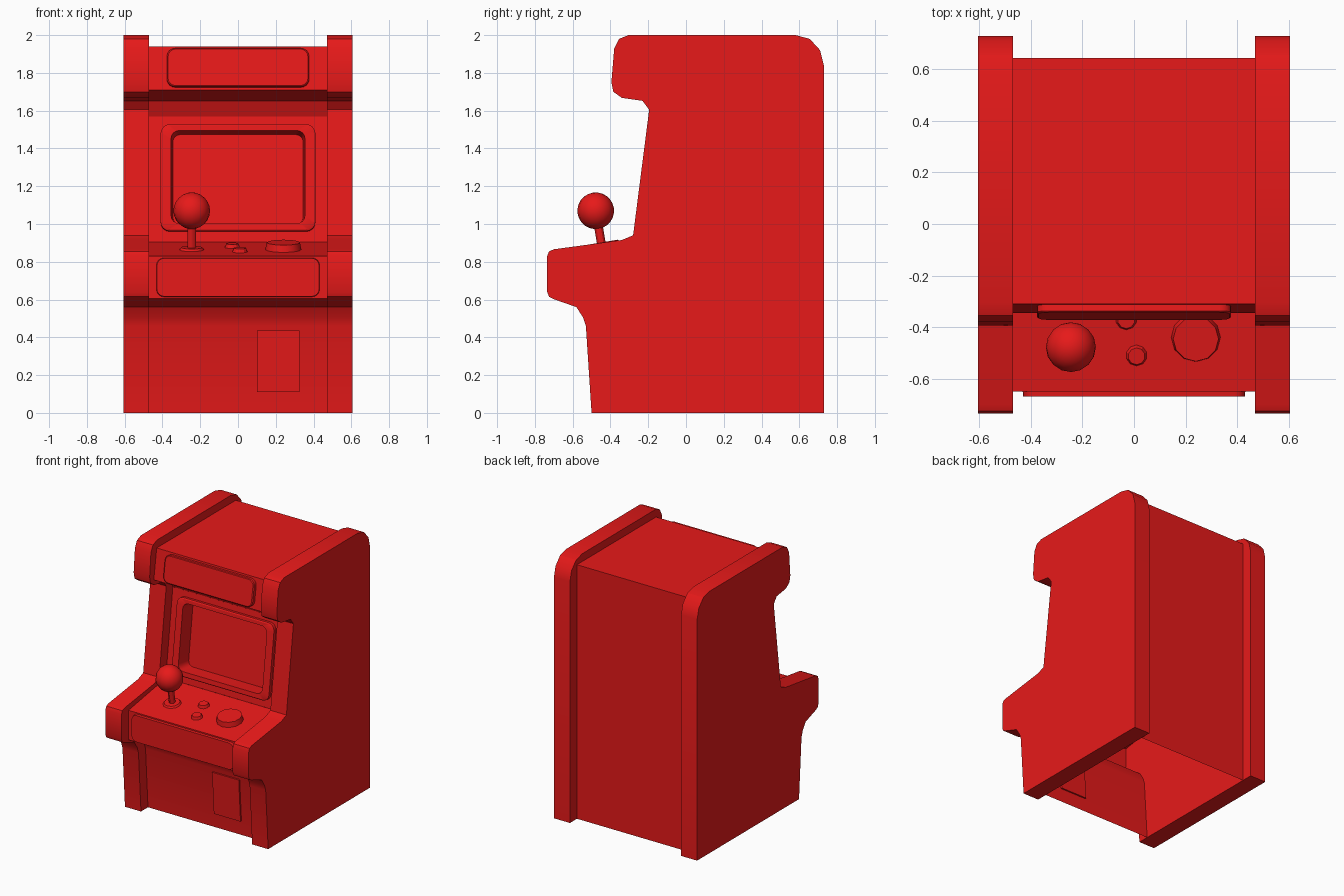
import bpy, bmesh, math
from mathutils import Vector

if "Cube" in bpy.data.objects:
    bpy.data.objects.remove(bpy.data.objects["Cube"])

red = bpy.data.materials.new("red")
red.diffuse_color = (0.8, 0.01, 0.01, 1)
red.use_nodes = True
red.node_tree.nodes["Principled BSDF"].inputs["Base Color"].default_value = red.diffuse_color


def finish(bm, name):
    mesh = bpy.data.meshes.new(name)
    bm.to_mesh(mesh)
    bm.free()
    ob = bpy.data.objects.new(name, mesh)
    bpy.context.collection.objects.link(ob)
    mesh.materials.append(red)
    bpy.ops.object.select_all(action='DESELECT')
    ob.select_set(True)
    bpy.context.view_layer.objects.active = ob
    bpy.ops.object.shade_smooth_by_angle(angle=math.radians(30))
    return ob


def rounded(hw, v0, v1, r, steps=4):
    """Rounded rectangle, counter-clockwise."""
    pts = []
    corners = [(hw - r, v0 + r, -90), (hw - r, v1 - r, 0),
               (-hw + r, v1 - r, 90), (-hw + r, v0 + r, 180)]
    for cx, cy, start in corners:
        for i in range(steps + 1):
            a = math.radians(start + 90 * i / steps)
            pts.append((cx + r * math.cos(a), cy + r * math.sin(a)))
    return pts


def ring_panel(name, a, b, rings):
    """Stacked rounded rings (half width, v0, v1, radius, height) on the plane a-b."""
    up = Vector((0, b[0] - a[0], b[1] - a[1])).normalized()
    right = Vector((1, 0, 0))
    out = right.cross(up)
    mid = Vector((0, (a[0] + b[0]) / 2, (a[1] + b[1]) / 2))
    bm = bmesh.new()
    prev = None
    for hw, v0, v1, r, d in rings:
        vs = [bm.verts.new(mid + right * u + up * v + out * d)
              for u, v in rounded(hw, v0, v1, r)]
        if prev:
            n = len(vs)
            for i in range(n):
                j = (i + 1) % n
                bm.faces.new((prev[i], prev[j], vs[j], vs[i]))
        prev = vs
    bm.faces.new(prev)
    bmesh.ops.remove_doubles(bm, verts=bm.verts, dist=0.0005)
    return finish(bm, name)


# Side panels, mirrored
side = [(-0.50, 0), (-0.53, 0.46), (-0.545, 0.505), (-0.58, 0.56), (-0.70, 0.602),
        (-0.725, 0.615), (-0.735, 0.64), (-0.735, 0.83), (-0.725, 0.855), (-0.70, 0.866),
        (-0.34, 0.915), (-0.28, 0.94), (-0.195, 1.605), (-0.23, 1.652), (-0.34, 1.668),
        (-0.385, 1.70), (-0.395, 1.75), (-0.38, 1.93), (-0.355, 1.98), (-0.305, 2.0),
        (0.58, 2.0), (0.655, 1.98), (0.71, 1.92), (0.73, 1.84), (0.73, 0)]
bm = bmesh.new()
face = bm.faces.new([bm.verts.new((0.47, y, z)) for y, z in side])
ext = bmesh.ops.extrude_face_region(bm, geom=[face])
bmesh.ops.translate(bm, vec=(0.135, 0, 0),
                    verts=[g for g in ext["geom"] if isinstance(g, bmesh.types.BMVert)])
bmesh.ops.recalc_face_normals(bm, faces=bm.faces)
panels = finish(bm, "side_panels")
panels.modifiers.new("mirror", 'MIRROR')

# Inset cabinet shell, open at the bottom; the screen wall is left out
SCREEN = ((-0.20, 0.905), (-0.115, 1.57))
MARQUEE = ((-0.345, 1.71), (-0.31, 1.94))
CONSOLE = ((-0.65, 0.605), (-0.65, 0.83))
DOOR_WALL = ((-0.415, 0), (-0.445, 0.46))
shell = [*DOOR_WALL, (-0.46, 0.505), (-0.495, 0.56), *CONSOLE, *SCREEN,
         (-0.15, 1.65), *MARQUEE, (0.645, 1.94), (0.645, 0)]
bm = bmesh.new()
left = [bm.verts.new((-0.47, y, z)) for y, z in shell]
right = [bm.verts.new((0.47, y, z)) for y, z in shell]
for i in range(len(shell) - 1):
    if shell[i] != SCREEN[0]:
        bm.faces.new((left[i], right[i], right[i + 1], left[i + 1]))
finish(bm, "cabinet_shell")

# Screen wall with raised bezel and sunken screen
ring_panel("screen_and_bezel", *SCREEN, [
    (0.47, -0.335, 0.335, 0, 0), (0.41, -0.28, 0.29, 0.05, 0), (0.41, -0.28, 0.29, 0.05, 0.025),
    (0.402, -0.272, 0.282, 0.045, 0.03), (0.355, -0.241, 0.256, 0.045, 0.03),
    (0.345, -0.232, 0.248, 0.04, -0.08)])

# Raised sign panel and console front panel
ring_panel("sign_panel", *MARQUEE, [
    (0.377, -0.103, 0.103, 0.045, 0), (0.377, -0.103, 0.103, 0.045, 0.025),
    (0.37, -0.098, 0.098, 0.04, 0.03)])
ring_panel("console_front_panel", *CONSOLE, [
    (0.432, -0.103, 0.103, 0.04, 0), (0.43, -0.101, 0.101, 0.04, 0.02)])

# Coin door set through the lower wall
bm = bmesh.new()
bmesh.ops.create_cube(bm, size=1)
for v in bm.verts:
    z = 0.2725 + v.co.z * 0.325
    v.co = (0.2125 + v.co.x * 0.225, -0.415 - 0.0652 * z + v.co.y * 0.024, z)
finish(bm, "coin_door")

# Controls stand perpendicular to the sloping console top
TILT = math.atan2(0.075, 0.45)


def control(name, x, y, r1, r2, height, sides):
    bm = bmesh.new()
    bmesh.ops.create_cone(bm, cap_ends=True, segments=sides, radius1=r1, radius2=r2, depth=height)
    bmesh.ops.translate(bm, verts=bm.verts, vec=(0, 0, height / 2 - 0.002))
    ob = finish(bm, name)
    ob.location = (x, y, 0.83 + (y + 0.65) / 6)
    ob.rotation_euler.x = TILT
    return ob


control("small_button_front", 0.01, -0.51, 0.042, 0.033, 0.022, 10)
control("small_button_rear", -0.03, -0.37, 0.042, 0.033, 0.022, 10)
control("large_button", 0.24, -0.44, 0.096, 0.088, 0.04, 12)
control("joystick_base", -0.245, -0.445, 0.066, 0.056, 0.014, 12)
control("joystick_stick", -0.245, -0.443, 0.023, 0.023, 0.16, 12)

# Joystick ball
bm = bmesh.new()
bmesh.ops.create_uvsphere(bm, u_segments=16, v_segments=12, radius=0.097)
ball = finish(bm, "joystick_ball")
ball.location = (-0.245, -0.478, 1.07)
ball.rotation_euler.x = TILT
